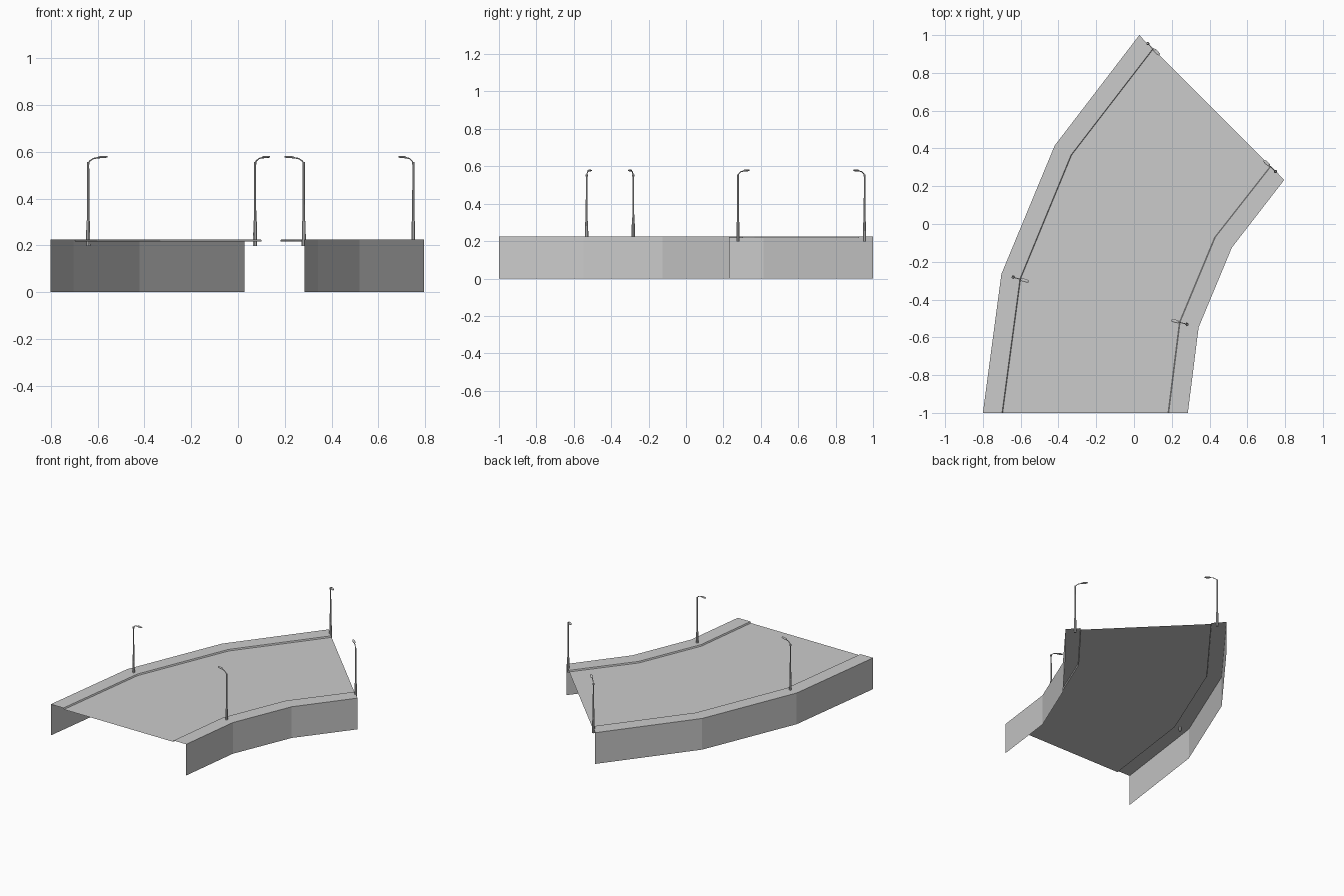
import bpy, bmesh, math
from mathutils import Vector, Matrix

if "Cube" in bpy.data.objects:
    bpy.data.objects.remove(bpy.data.objects["Cube"])

TOP, ROAD = 0.226, 0.216

# Plan lines of the bend, from the front end to the back end
left_outer = [(-0.80, -1), (-0.702, -0.265), (-0.42, 0.415), (0.028, 1)]
left_kerb = [(-0.695, -1), (-0.60, -0.29), (-0.33, 0.365), (0.102, 0.926)]
right_kerb = [(0.18, -1), (0.24, -0.52), (0.427, -0.07), (0.722, 0.306)]
right_outer = [(0.285, -1), (0.342, -0.548), (0.518, -0.125), (0.795, 0.233)]


def finish(name, bm):
    mesh = bpy.data.meshes.new(name)
    bm.to_mesh(mesh)
    bm.free()
    obj = bpy.data.objects.new(name, mesh)
    bpy.context.collection.objects.link(obj)
    return obj


def at(line, z):
    return [(x, y, z) for x, y in line]


def shift(line, dx):
    return [(x + dx, y) for x, y in line]


def sheet(name, rails):
    """Skin flat quads between neighbouring rails (ordered left to right)."""
    bm = bmesh.new()
    rows = [[bm.verts.new(p) for p in r] for r in rails]
    for a, b in zip(rows, rows[1:]):
        for i in range(len(a) - 1):
            bm.faces.new((a[i], b[i], b[i + 1], a[i + 1]))
    return finish(name, bm)


# Road surface, then each pavement with its kerb face and outer wall
sheet("road", [at(left_kerb, ROAD), at(right_kerb, ROAD)])
sheet("left_pavement", [at(left_outer, 0), at(left_outer, TOP),
                        at(shift(left_kerb, -0.004), TOP), at(left_kerb, ROAD)])
sheet("right_pavement", [at(right_kerb, ROAD), at(shift(right_kerb, 0.004), TOP),
                         at(right_outer, TOP), at(right_outer, 0)])


def tube(bm, path, sides=8):
    """Sweep rings of (x, z, half width, half height) in the xz plane."""
    pts = [Vector((x, 0, z)) for x, z, _, _ in path]
    rings = []
    for i, (_, _, w, h) in enumerate(path):
        t = (pts[min(i + 1, len(pts) - 1)] - pts[max(i - 1, 0)]).normalized()
        side = Vector((0, 1, 0))
        up = t.cross(side)
        rings.append([bm.verts.new(pts[i] + side * w * math.cos(a) + up * h * math.sin(a))
                      for a in [2 * math.pi * (k + 0.5) / sides for k in range(sides)]])
    for a, b in zip(rings, rings[1:]):
        for k in range(sides):
            j = (k + 1) % sides
            bm.faces.new((a[k], a[j], b[j], b[k]))
    bm.faces.new(rings[0][::-1])
    bm.faces.new(rings[-1])


def street_lamp(name, x, y, angle):
    bm = bmesh.new()
    # Thick foot, tapered pole
    tube(bm, [(0, z, r, r) for z, r in
              [(0.197, 0.009), (0.30, 0.008), (0.308, 0.0055), (0.553, 0.0045)]])
    # Collar and bent arm
    tube(bm, [(0, 0.545, 0.006, 0.006), (0, 0.556, 0.006, 0.006)])
    tube(bm, [(x, z, 0.0028, 0.0028) for x, z in
              [(0, 0.55), (0.006, 0.56), (0.022, 0.571), (0.05, 0.576)]], 6)
    # Flattened lamp head
    tube(bm, [(0.042, 0.575, 0.004, 0.003), (0.052, 0.577, 0.009, 0.005),
              (0.074, 0.578, 0.009, 0.005), (0.085, 0.579, 0.005, 0.003)])
    bmesh.ops.recalc_face_normals(bm, faces=bm.faces)
    obj = finish(name, bm)
    obj.matrix_world = Matrix.Translation((x, y, 0)) @ Matrix.Rotation(math.radians(angle), 4, 'Z')


# Lamps lean over the road from both sides
for name, x, y, angle in [("left_front_lamp", -0.64, -0.282, -15),
                          ("left_back_lamp", 0.073, 0.955, -44),
                          ("right_front_lamp", 0.281, -0.531, 165),
                          ("right_back_lamp", 0.749, 0.278, 136)]:
    street_lamp(name, x, y, angle)
